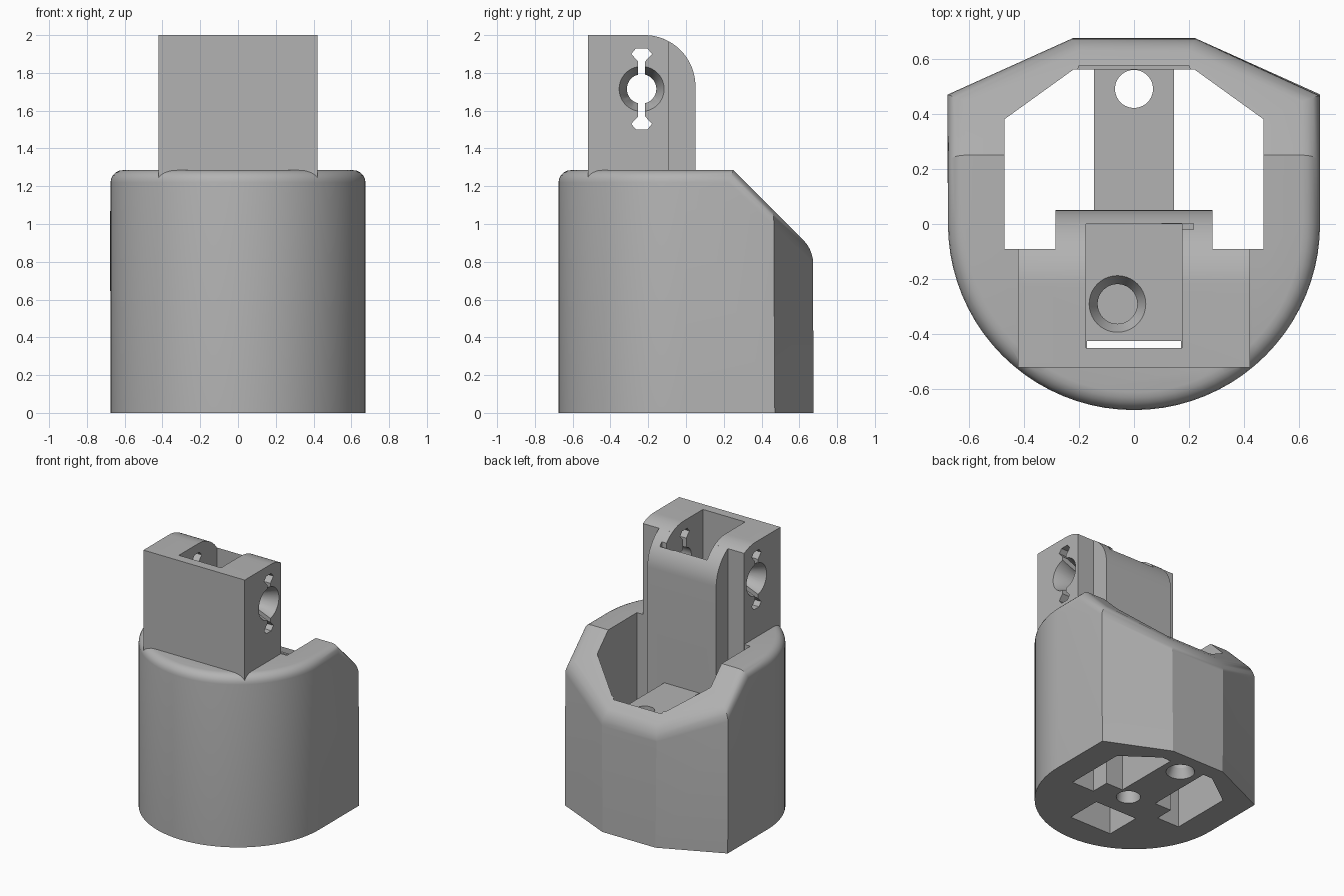
import bpy, bmesh
from math import cos, sin, pi, radians
from mathutils import Matrix, Vector

cube = bpy.data.objects.get("Cube")
if cube:
    bpy.data.objects.remove(cube)

grey = bpy.data.materials.new("plain_grey")
grey.use_nodes = True
grey.diffuse_color = (0.45, 0.45, 0.45, 1)
grey.node_tree.nodes["Principled BSDF"].inputs["Base Color"].default_value = grey.diffuse_color


def make(name, bm):
    bmesh.ops.recalc_face_normals(bm, faces=bm.faces)
    mesh = bpy.data.meshes.new(name)
    bm.to_mesh(mesh)
    bm.free()
    mesh.materials.append(grey)
    obj = bpy.data.objects.new(name, mesh)
    bpy.context.collection.objects.link(obj)
    return obj


def prism_bm(pts, lo, hi, along_x=False):
    """Extrude a closed profile: (x, y) along z, or (y, z) along x."""
    bm = bmesh.new()
    place = (lambda a, b, t: (t, a, b)) if along_x else (lambda a, b, t: (a, b, t))
    rings = [[bm.verts.new(place(a, b, t)) for a, b in pts] for t in (lo, hi)]
    for ring in rings:
        bm.faces.new(ring)
    for i in range(len(pts)):
        j = (i + 1) % len(pts)
        bm.faces.new((rings[0][i], rings[0][j], rings[1][j], rings[1][i]))
    return bm


def prism(name, pts, lo, hi, along_x=False):
    return make(name, prism_bm(pts, lo, hi, along_x))


def rect(x0, x1, y0, y1):
    return [(x0, y0), (x1, y0), (x1, y1), (x0, y1)]


def arc(cx, cy, r, a0, a1, n):
    angles = [radians(a0 + (a1 - a0) * i / n) for i in range(n + 1)]
    return [(cx + r * cos(a), cy + r * sin(a)) for a in angles]


def cone(name, loc, r_low, r_high, depth, axis="Z", sides=40):
    bm = bmesh.new()
    bmesh.ops.create_cone(bm, cap_ends=True, segments=sides,
                          radius1=r_low, radius2=r_high, depth=depth)
    turn = Matrix.Rotation(pi / 2, 4, "Y") if axis == "X" else Matrix()
    bmesh.ops.transform(bm, matrix=Matrix.Translation(loc) @ turn, verts=bm.verts)
    return make(name, bm)


def combine(target, other, operation):
    mod = target.modifiers.new("combine", "BOOLEAN")
    mod.operation = operation
    mod.solver = "EXACT"
    mod.object = other
    bpy.context.view_layer.objects.active = target
    bpy.ops.object.modifier_apply(modifier=mod.name)
    bpy.data.objects.remove(other)


# Outer body: round front, angled back, sloping back rim, rounded top edge
R, TOP = 0.675, 1.285
outline = arc(0, 0, R, 180, 360, 40) + [(R, 0.47), (0.22, R), (-0.22, R), (-R, 0.47)]
bm = prism_bm(outline, 0, TOP)
bmesh.ops.recalc_face_normals(bm, faces=bm.faces)
cut = bmesh.ops.bisect_plane(bm, geom=bm.verts[:] + bm.edges[:] + bm.faces[:],
                             plane_co=(0, 0.25, TOP), plane_no=(0, 1, 1), clear_outer=True)
bmesh.ops.edgeloop_fill(bm, edges=[e for e in cut["geom_cut"] if isinstance(e, bmesh.types.BMEdge)])
bmesh.ops.recalc_face_normals(bm, faces=bm.faces)
bm.normal_update()
rim = [e for e in bm.edges if len(e.link_faces) == 2
       and sorted(f.normal.z > 0.5 for f in e.link_faces) == [False, True]]
bmesh.ops.bevel(bm, geom=rim, offset=0.065, segments=5, profile=0.5, affect="EDGES")
body = make("socket_body", bm)

# Open well behind the tower, with a relieved back lip
well = [(-0.47, -0.09), (0.47, -0.09), (0.47, 0.38), (0.22, 0.56), (-0.22, 0.56), (-0.47, 0.38)]
combine(body, prism("well", well, -0.1, 1.5), "DIFFERENCE")
combine(body, prism("lip", [(-0.22, 0.5), (0.22, 0.5), (0.2, 0.575), (-0.2, 0.575)],
                    0.92, 1.5), "DIFFERENCE")

# Bar across the well, with a countersunk screw hole
combine(body, prism("bar", rect(-0.145, 0.145, -0.2, 0.6), 0, 0.9), "UNION")
combine(body, cone("screw_hole", (0, 0.49, 0.4), 0.069, 0.069, 1.2), "DIFFERENCE")
combine(body, cone("screw_sink", (0, 0.49, 0.02), 0.11, 0.069, 0.1), "DIFFERENCE")

# Tower: a rounded core and wider side wings
AX, AZ, AR = -0.22, 1.73, 0.27
core = [(-0.52, 0), (0.05, 0)] + arc(AX, AZ, AR, 0, 90, 16) + [(-0.52, 2)]
wings = [(-0.52, 0.4), (-0.09, 0.4)] + arc(AX, AZ, AR, 61.2, 90, 6) + [(-0.52, 2)]
combine(body, prism("tower_core", core, -0.285, 0.285, True), "UNION")
combine(body, prism("tower_wings", wings, -0.42, 0.42, True), "UNION")

# Pocket in the tower, a slit to the underside and a lower recess
combine(body, prism("pocket", rect(-0.175, 0.175, -0.45, 0), 1.0, 2.2), "DIFFERENCE")
combine(body, prism("slit", rect(-0.17, 0.17, -0.45, -0.425), -0.1, 1.1), "DIFFERENCE")
combine(body, prism("recess", rect(-0.175, 0.175, -0.46, -0.19), -0.1, 0.4), "DIFFERENCE")
combine(body, prism("notch", rect(0.1, 0.215, -0.02, 0.002), 1.6, 2.2), "DIFFERENCE")

# Blind bores in the pocket floor and the underside
combine(body, cone("bore", (-0.06, -0.29, 0.85), 0.072, 0.072, 0.4), "DIFFERENCE")
combine(body, cone("bore_sink", (-0.06, -0.29, 0.98), 0.072, 0.113, 0.08), "DIFFERENCE")
combine(body, cone("lower_bore", (0.05, 0, 0.06), 0.09, 0.06, 0.24), "DIFFERENCE")

# Cross bore with keyhole slots through both tower walls
PY, PZ = -0.235, 1.715
combine(body, cone("axle", (0, PY, PZ), 0.078, 0.078, 1, "X"), "DIFFERENCE")
combine(body, prism("slot", rect(PY - 0.018, PY + 0.018, PZ - 0.2, PZ + 0.2),
                    -0.5, 0.5, True), "DIFFERENCE")
for side in (-1, 1):
    key = [(PY + a, PZ + side * b) for a, b in
           ((-0.03, 0.215), (0.03, 0.215), (0.055, 0.185), (0.018, 0.145),
            (-0.018, 0.145), (-0.055, 0.185))]
    combine(body, prism("key_end", key, -0.5, 0.5, True), "DIFFERENCE")
    low, high = (0.12, 0.078) if side < 0 else (0.078, 0.12)
    combine(body, cone("axle_sink", (side * 0.37, PY, PZ), low, high, 0.104, "X"), "DIFFERENCE")

# Smooth curves, crisp edges
bpy.ops.object.select_all(action="DESELECT")
body.select_set(True)
bpy.context.view_layer.objects.active = body
bpy.ops.object.shade_smooth_by_angle(angle=radians(22))
